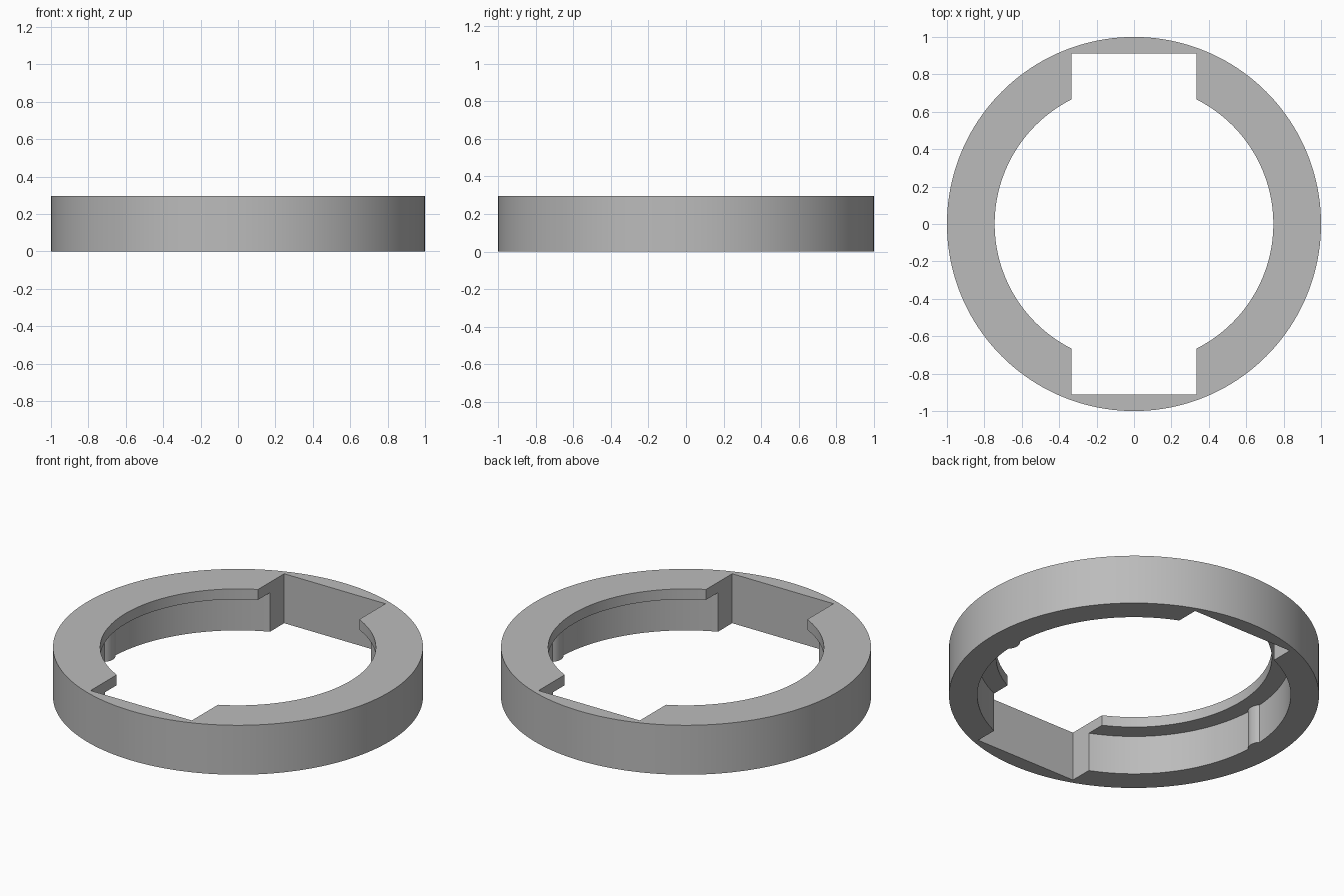
import bpy
import math

HEIGHT = 0.295
LIP_BOTTOM = 0.233      # underside of the inner lip
SEGMENTS = 160

cube = bpy.data.objects.get("Cube")
if cube:
    bpy.data.objects.remove(cube, do_unlink=True)

grey = bpy.data.materials.new("plain grey")
grey.use_nodes = True
colour = (0.5, 0.5, 0.5, 1)
grey.diffuse_color = colour
grey.node_tree.nodes["Principled BSDF"].inputs["Base Color"].default_value = colour


def cylinder(name, radius, bottom, top, x=0, segments=SEGMENTS):
    bpy.ops.mesh.primitive_cylinder_add(
        vertices=segments, radius=radius, depth=top - bottom,
        location=(x, 0, (top + bottom) / 2))
    obj = bpy.context.object
    obj.name = name
    obj.data.materials.append(grey)
    return obj


def cut(target, cutter):
    """Subtract the cutter from the target, then discard it."""
    mod = target.modifiers.new("cut", 'BOOLEAN')
    mod.operation = 'DIFFERENCE'
    mod.solver = 'EXACT'
    mod.object = cutter
    bpy.context.view_layer.objects.active = target
    bpy.ops.object.modifier_apply(modifier=mod.name)
    bpy.data.objects.remove(cutter, do_unlink=True)


# Outer ring with the narrow opening of the lip
ring = cylinder("bayonet_ring", 1, 0, HEIGHT)
cut(ring, cylinder("lip_opening", 0.745, -0.1, HEIGHT + 0.1))

# Wider bore under the lip, notched so that a round stop is left on each side
bore = cylinder("lower_bore", 0.847, -0.1, LIP_BOTTOM)
for side in (-1, 1):
    cut(bore, cylinder("stop", 0.07, -0.2, HEIGHT, x=side * 0.895, segments=48))
cut(ring, bore)

# Straight-sided entry slots at front and back
bpy.ops.mesh.primitive_cube_add(size=1, location=(0, 0, HEIGHT / 2))
slot = bpy.context.object
slot.name = "entry_slots"
slot.scale = (0.668, 1.824, 1)
slot.data.materials.append(grey)
cut(ring, slot)

# Smooth curved walls, crisp edges
bpy.ops.object.select_all(action='DESELECT')
ring.select_set(True)
bpy.context.view_layer.objects.active = ring
bpy.ops.object.shade_smooth_by_angle(angle=math.radians(25))
